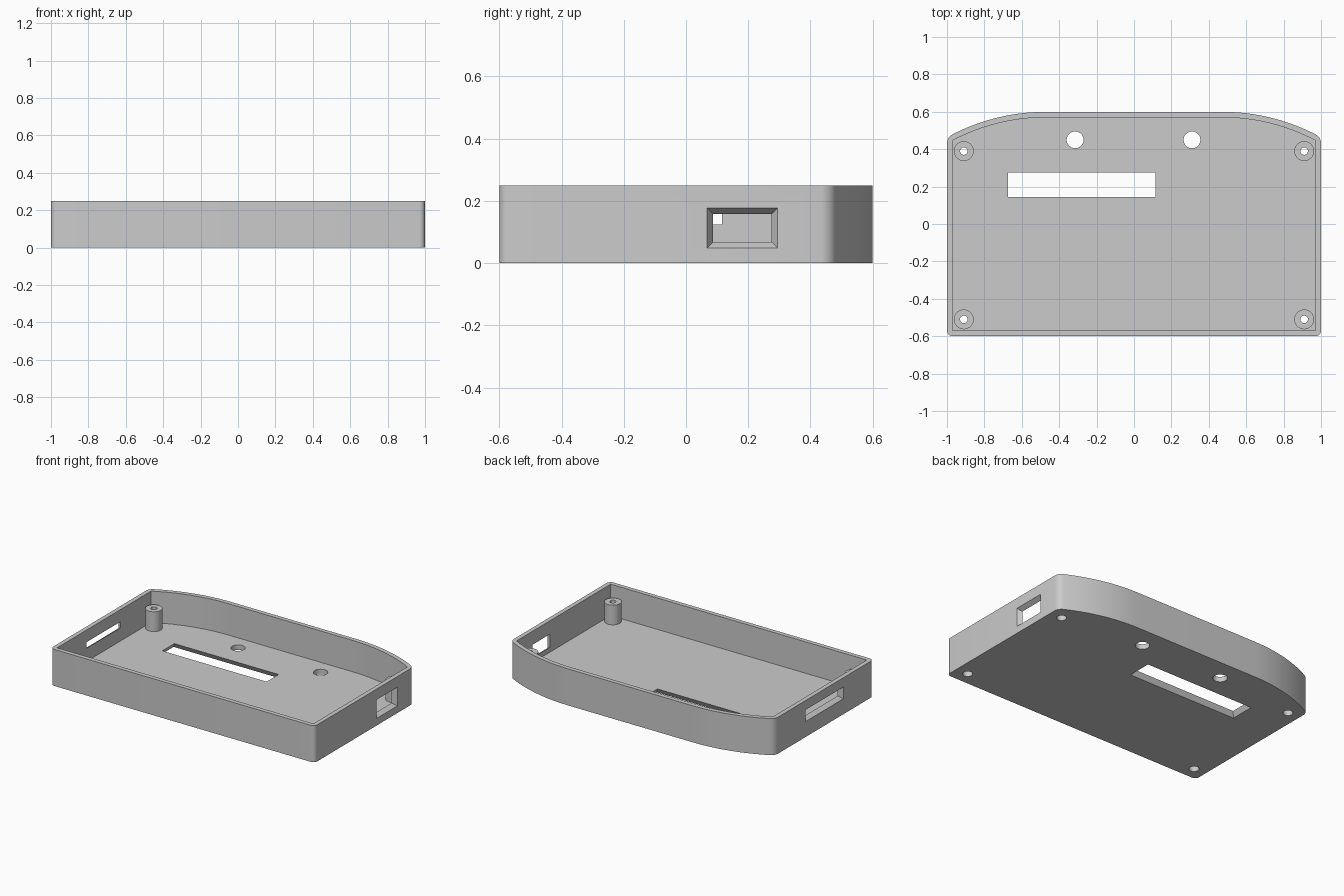
import bpy, bmesh, math
from mathutils import Vector

HEIGHT, WALL, FLOOR = 0.25, 0.03, 0.035
FLARE = 0.019  # how far each opening widens towards the outside

old = bpy.data.objects.get("Cube")
if old:
    bpy.data.objects.remove(old, do_unlink=True)

grey = bpy.data.materials.new("plain grey plastic")
grey.use_nodes = True
colour = (0.6, 0.6, 0.6, 1)
grey.diffuse_color = colour
grey.node_tree.nodes["Principled BSDF"].inputs["Base Color"].default_value = colour


def finish(bm, name):
    bmesh.ops.recalc_face_normals(bm, faces=bm.faces)
    mesh = bpy.data.meshes.new(name)
    bm.to_mesh(mesh)
    bm.free()
    mesh.materials.append(grey)
    obj = bpy.data.objects.new(name, mesh)
    bpy.context.collection.objects.link(obj)
    return obj


def activate(obj):
    bpy.ops.object.select_all(action="DESELECT")
    obj.select_set(True)
    bpy.context.view_layer.objects.active = obj


def smooth(obj):
    activate(obj)
    bpy.ops.object.shade_smooth_by_angle(angle=math.radians(30))


def loft(name, rings):
    """Solid through equal-length rings, capped at both ends."""
    bm = bmesh.new()
    loops = [[bm.verts.new(p) for p in ring] for ring in rings]
    n = len(loops[0])
    for a, b in zip(loops, loops[1:]):
        for i in range(n):
            j = (i + 1) % n
            bm.faces.new((a[i], a[j], b[j], b[i]))
    bm.faces.new(loops[0])
    bm.faces.new(loops[-1])
    return finish(bm, name)


def outline(inset, z, steps=12):
    """Plan shape: straight front and sides, back swept round to each side."""
    w, start, radius = 1 - inset, 0.47, 1.1
    r = radius - inset
    sweep = math.asin((w - start) / r)
    arc = [(start + r * math.sin(sweep * i / steps),
            0.6 - radius + r * math.cos(sweep * i / steps)) for i in range(steps + 1)]
    right = arc + [(w, -0.6 + inset)]
    left = [(-x, y) for x, y in reversed(right)]
    return [(x, y, z) for x, y in right + left]


def cylinder(name, x, y, radius, z0, z1, n=40):
    return loft(name, [[(x + radius * math.cos(2 * math.pi * i / n),
                         y + radius * math.sin(2 * math.pi * i / n), z)
                        for i in range(n)] for z in (z0, z1)])


def flared_cutter(name, origin, u, v, out, half_u, half_v, depth):
    """Rectangular opening, narrowest at the inside, wider outside."""
    origin, u, v, out = map(Vector, (origin, u, v, out))
    rings = []
    for d in (-0.01, depth + 0.01):
        grow = FLARE * d / depth
        rings.append([origin + out * d + u * su * (half_u + grow) + v * sv * (half_v + grow)
                      for su, sv in ((-1, -1), (1, -1), (1, 1), (-1, 1))])
    return loft(name, rings)


def cut(target, cutter):
    mod = target.modifiers.new("cut", "BOOLEAN")
    mod.operation = "DIFFERENCE"
    mod.solver = "EXACT"
    mod.object = cutter
    activate(target)
    bpy.ops.object.modifier_apply(modifier=mod.name)
    bpy.data.objects.remove(cutter, do_unlink=True)


# Outer block with rounded upright corners
shell = loft("case_shell", [outline(0, 0), outline(0, HEIGHT)])
bm = bmesh.new()
bm.from_mesh(shell.data)
corners = [e for e in bm.edges
           if all(abs(v.co.x) > 0.999 for v in e.verts)
           and abs(e.verts[0].co.z - e.verts[1].co.z) > 0.1]
bmesh.ops.bevel(bm, geom=corners, offset=0.03, segments=6, profile=0.5, affect="EDGES")
bm.to_mesh(shell.data)
bm.free()

# Hollow interior
cut(shell, loft("interior_cutter", [outline(WALL, FLOOR), outline(WALL, HEIGHT + 0.1)]))

# Display window in the floor
cut(shell, flared_cutter("window_cutter", (-0.28, 0.21, FLOOR), (1, 0, 0), (0, 1, 0),
                         (0, 0, -1), 0.395, 0.065, FLOOR))
# Socket opening in one side wall, long slot in the other
cut(shell, flared_cutter("socket_cutter", (1 - WALL, 0.181, 0.113), (0, 1, 0), (0, 0, 1),
                         (1, 0, 0), 0.094, 0.045, WALL))
cut(shell, flared_cutter("slot_cutter", (WALL - 1, -0.07, 0.146), (0, 1, 0), (0, 0, 1),
                         (-1, 0, 0), 0.185, 0.021, WALL))

# Button holes
for x in (-0.315, 0.31):
    cut(shell, cylinder("button_cutter", x, 0.45, 0.045, -0.1, 0.1))

# Screw posts with a recess for the screw head from below
BORE, HEAD, POST, POST_TOP, RECESS_TOP = 0.02, 0.031, 0.053, 0.17, 0.1
profile = [(HEAD, FLOOR), (POST, FLOOR), (POST, POST_TOP),
           (BORE, POST_TOP), (BORE, RECESS_TOP), (HEAD, RECESS_TOP)]
for depth, y in (("front", -0.51), ("back", 0.39)):
    for side, x in (("right", -0.91), ("left", 0.91)):
        cut(shell, cylinder("recess_cutter", x, y, HEAD, -0.1, 0.1))
        bm = bmesh.new()
        n = 40
        rings = [[bm.verts.new((x + r * math.cos(2 * math.pi * i / n),
                                y + r * math.sin(2 * math.pi * i / n), z))
                  for i in range(n)] for r, z in profile]
        for k, ring in enumerate(rings):
            after = rings[(k + 1) % len(rings)]
            for i in range(n):
                j = (i + 1) % n
                bm.faces.new((ring[i], ring[j], after[j], after[i]))
        smooth(finish(bm, f"{depth}_{side}_screw_post"))

smooth(shell)
